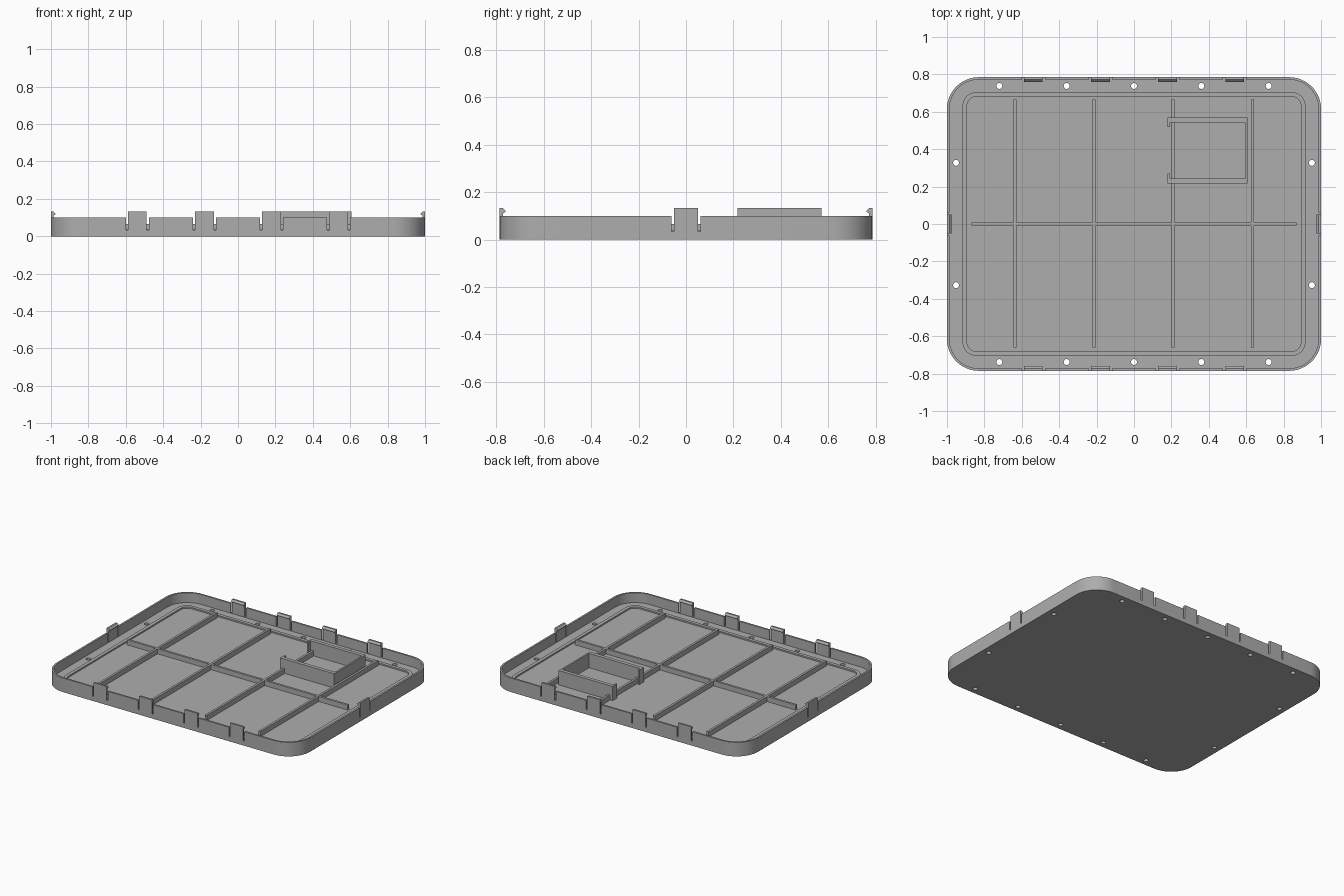
import bpy
import bmesh
import math
from mathutils import Matrix, Vector

if "Cube" in bpy.data.objects:
    bpy.data.objects.remove(bpy.data.objects["Cube"], do_unlink=True)

HX, HY, RADIUS = 1.0, 0.785, 0.17
WALL, WALL_TOP, CLIP_TOP = 0.013, 0.1, 0.132
FLOOR, RIB_TOP, SLOT_BOTTOM = 0.03, 0.066, 0.033
CLIP_W, SLOT_W = 0.1, 0.011

grey = bpy.data.materials.new("plastic_grey")
grey.use_nodes = True
colour = (0.42, 0.42, 0.42, 1)
grey.diffuse_color = colour
grey.node_tree.nodes["Principled BSDF"].inputs["Base Color"].default_value = colour


def rounded_rect(hx, hy, r, steps=12):
    points = []
    for i, (sx, sy) in enumerate([(1, 1), (-1, 1), (-1, -1), (1, -1)]):
        for k in range(steps + 1):
            a = math.pi / 2 * (i + k / steps)
            points.append((sx * (hx - r) + r * math.cos(a),
                           sy * (hy - r) + r * math.sin(a)))
    return points


def add_prism(bm, outline, z0, z1):
    low = [bm.verts.new((x, y, z0)) for x, y in outline]
    high = [bm.verts.new((x, y, z1)) for x, y in outline]
    bm.faces.new(low[::-1])
    bm.faces.new(high)
    n = len(outline)
    for i in range(n):
        j = (i + 1) % n
        bm.faces.new((low[i], low[j], high[j], high[i]))
    return low + high


def add_box(bm, x0, x1, y0, y1, z0, z1):
    return add_prism(bm, [(x0, y0), (x1, y0), (x1, y1), (x0, y1)], z0, z1)


def make_object(name, bm, smooth=False):
    bmesh.ops.recalc_face_normals(bm, faces=bm.faces)
    mesh = bpy.data.meshes.new(name)
    bm.to_mesh(mesh)
    bm.free()
    mesh.materials.append(grey)
    obj = bpy.data.objects.new(name, mesh)
    bpy.context.collection.objects.link(obj)
    if smooth:
        smooth_sharp(obj)
    return obj


def smooth_sharp(obj):
    bpy.ops.object.select_all(action="DESELECT")
    obj.select_set(True)
    bpy.context.view_layer.objects.active = obj
    bpy.ops.object.shade_smooth_by_angle(angle=math.radians(30))


def cut(obj, cutter):
    mod = obj.modifiers.new("cut", "BOOLEAN")
    mod.object = cutter
    mod.operation = "DIFFERENCE"
    mod.solver = "EXACT"
    cutter.hide_render = True
    bpy.context.view_layer.update()
    graph = bpy.context.evaluated_depsgraph_get()
    result = bpy.data.meshes.new_from_object(obj.evaluated_get(graph))
    obj.modifiers.clear()
    obj.data = result
    bpy.data.objects.remove(cutter, do_unlink=True)


# Clip places: distance from centre to wall, offset along wall, turn about z
clip_x = [-0.538, -0.179, 0.179, 0.538]
clip_places = [(HY, x, 0) for x in clip_x] + [(HY, x, math.pi) for x in clip_x]
clip_places += [(HX, 0, math.pi / 2), (HX, 0, -math.pi / 2)]

# Tray: rounded slab, hollowed out
bm = bmesh.new()
add_prism(bm, rounded_rect(HX, HY, RADIUS), 0, WALL_TOP)
tray = make_object("tray", bm)
bm = bmesh.new()
add_prism(bm, rounded_rect(HX - WALL, HY - WALL, RADIUS - WALL), FLOOR, 0.3)
cut(tray, make_object("hollow_cutter", bm))

# Wall gaps around every clip
bm = bmesh.new()
half = CLIP_W / 2 + SLOT_W
for dist, off, turn in clip_places:
    verts = add_box(bm, off - half, off + half, -dist - 0.02, -dist + 0.03, SLOT_BOTTOM, 0.3)
    bmesh.ops.transform(bm, matrix=Matrix.Rotation(turn, 4, "Z"), verts=verts)
cut(tray, make_object("slot_cutter", bm))

# Screw holes round the rim
holes = [(x, s * 0.738) for s in (-1, 1) for x in (-0.72, -0.36, 0, 0.36, 0.72)]
holes += [(sx * 0.951, sy * 0.327) for sx in (-1, 1) for sy in (-1, 1)]
bm = bmesh.new()
for x, y in holes:
    bmesh.ops.create_cone(bm, cap_ends=True, segments=20, radius1=0.016, radius2=0.016,
                          depth=0.3, matrix=Matrix.Translation((x, y, 0)))
cut(tray, make_object("hole_cutter", bm))
smooth_sharp(tray)

# Snap clips with inward hooks
hook = [(0, SLOT_BOTTOM), (WALL, SLOT_BOTTOM), (WALL, 0.11), (0.025, 0.116),
        (0.025, 0.12), (WALL, CLIP_TOP), (0, CLIP_TOP)]
for n, (dist, off, turn) in enumerate(clip_places):
    bm = bmesh.new()
    verts = add_prism(bm, hook, -CLIP_W / 2, CLIP_W / 2)
    for v in verts:
        depth, height, along = v.co
        v.co = Matrix.Rotation(turn, 3, "Z") @ Vector((off + along, depth - dist, height))
    make_object(f"snap_clip_{n + 1}", bm)

# Low sealing ridge around the floor
bm = bmesh.new()
outer = rounded_rect(0.917, 0.705, 0.075)
inner = rounded_rect(0.893, 0.681, 0.051)
loops = [[bm.verts.new((x, y, z)) for x, y in pts]
         for pts, z in ((outer, FLOOR), (outer, 0.04), (inner, 0.04), (inner, FLOOR))]
count = len(outer)
for a, b in zip(loops, loops[1:] + loops[:1]):
    for i in range(count):
        j = (i + 1) % count
        bm.faces.new((a[i], a[j], b[j], b[i]))
make_object("sealing_ridge", bm, smooth=True)

# Stiffening ribs
RIB = 0.008
for n, x in enumerate((-0.637, -0.214, 0.208, 0.633)):
    bm = bmesh.new()
    add_box(bm, x - RIB, x + RIB, -0.66, 0.665, FLOOR - 0.01, RIB_TOP)
    make_object(f"cross_rib_{n + 1}", bm)
bm = bmesh.new()
add_box(bm, -0.87, 0.87, -RIB, RIB, FLOOR - 0.01, RIB_TOP - 0.0005)
make_object("long_rib", bm)

# Open compartment: one C-shaped outline with returned ends
X0, X1, Y0, Y1, SIDE, THIN = 0.18, 0.606, 0.217, 0.57, 0.026, 0.012
MID = (Y0 + Y1) / 2
upper = [(X1, Y1), (X0, Y1), (X0, Y1 - 0.052), (X0 + THIN, Y1 - 0.052),
         (X0 + THIN, Y1 - SIDE), (X1 - THIN, Y1 - SIDE)]
lower = [(x, 2 * MID - y) for x, y in reversed(upper)]
bm = bmesh.new()
add_prism(bm, upper + lower, FLOOR - 0.01, CLIP_TOP)
make_object("compartment_wall", bm)
